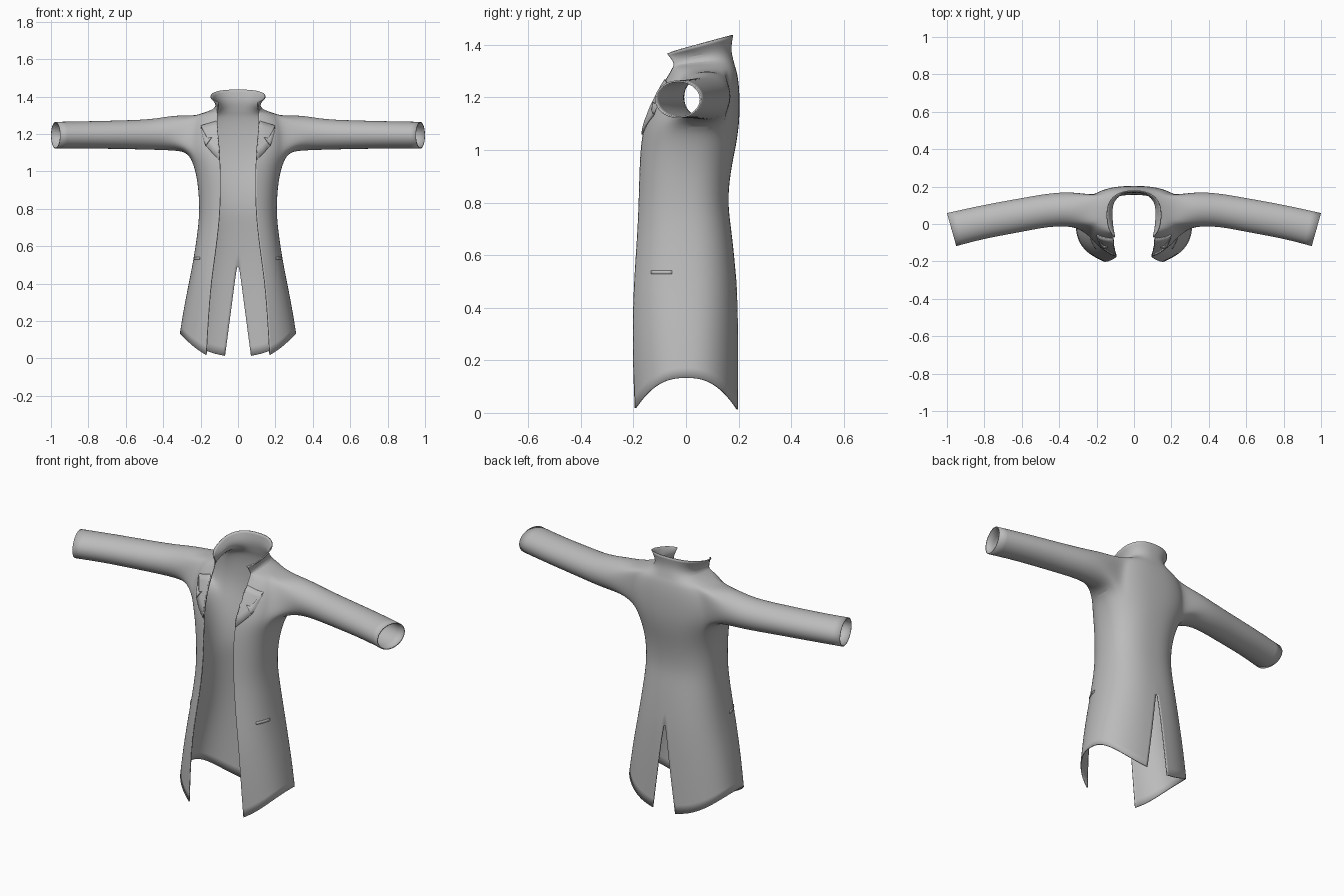
import bpy, bmesh
from math import sin, cos, acos, radians

cube = bpy.data.objects.get("Cube")
if cube:
    bpy.data.objects.remove(cube)

cloth = bpy.data.materials.new("grey_cloth")
cloth.use_nodes = True
GREY = (0.5, 0.5, 0.5, 1)
cloth.diffuse_color = GREY
cloth.node_tree.nodes["Principled BSDF"].inputs["Base Color"].default_value = GREY

# Cross-sections: height, half width, front edge x, front y, back y, side y, tilt
ROWS = [
    (0.00, .312, .170, -.195, .200, .00, 0),
    (0.20, .288, .160, -.203, .200, .00, 0),
    (0.40, .257, .145, -.202, .197, .00, 0),
    (0.54, .237, .125, -.195, .190, .00, 0),
    (0.70, .213, .105, -.184, .173, .00, 0),
    (0.80, .207, .097, -.180, .158, .00, 0),
    (0.92, .213, .094, -.177, .170, .00, 0),
    (1.02, .232, .095, -.172, .192, .02, 0),
    (1.10, .265, .100, -.158, .203, .04, 0),
    (1.17, .268, .107, -.130, .205, .06, 0),
    (1.24, .258, .110, -.095, .203, .06, 0),
    (1.295, .235, .110, -.06, .195, .06, 0),
    (1.317, .175, .112, -.05, .187, .06, 0),
    (1.33, .125, .113, -.045, .180, .06, .1),
    (1.36, .117, .110, -.050, .170, .06, .2),
    (1.40, .147, .105, -.072, .180, .05, .28),
]
POWER = 2.4
COLS = 15
SLIT_TOP = 0.54
ARM_COLS, ARM_ROWS = (4, 10), (8, 11)


def section(row, u):
    """Point on a cross-section; u runs from front edge (0) to back (1)."""
    z, w, fx, fy, by, cy, tilt = row
    slit = .07 * max(0, 1 - z / SLIT_TOP)
    t0 = acos((fx / w) ** (POWER / 2))
    t1 = acos((slit / w) ** (POWER / 2))
    t = -t0 + (t0 + t1) * u
    x = w * max(cos(t), 0) ** (2 / POWER)
    if u == 1:
        x = slit
    s = abs(sin(t)) ** (2 / POWER)
    y = cy + (by - cy) * s if t > 0 else cy + (fy - cy) * s / sin(t0) ** (2 / POWER)
    hem = .01 + .125 * (1 - min(abs(y) / .2, 1) ** 2.5)
    z += hem * max(0, 1 - z / SLIT_TOP) + tilt * (y - .05)
    return x, y, z


def row_at(z):
    """Cross-section blended at any height."""
    for a, b in zip(ROWS, ROWS[1:]):
        if a[0] <= z <= b[0]:
            f = (z - a[0]) / (b[0] - a[0])
            return [p + (q - p) * f for p, q in zip(a, b)]


def front_y(x, z):
    """Depth of the chest surface at a front-view position."""
    _, w, fx, fy, _, cy, _ = row_at(z)
    curve = lambda v: (1 - (v / w) ** POWER) ** (1 / POWER)
    return cy + (fy - cy) * curve(x) / curve(fx)


def finish(bm, name, thickness, levels):
    mesh = bpy.data.meshes.new(name)
    bm.to_mesh(mesh)
    bm.free()
    obj = bpy.data.objects.new(name, mesh)
    bpy.context.collection.objects.link(obj)
    mesh.materials.append(cloth)
    mesh.polygons.foreach_set("use_smooth", [True] * len(mesh.polygons))
    mirror = obj.modifiers.new("mirror", "MIRROR")
    mirror.use_clip = True
    if levels:
        sub = obj.modifiers.new("smooth", "SUBSURF")
        sub.levels = sub.render_levels = levels
        sub.boundary_smooth = "PRESERVE_CORNERS"
    solid = obj.modifiers.new("cloth_thickness", "SOLIDIFY")
    solid.thickness = thickness
    solid.offset = -1
    bpy.ops.object.select_all(action="DESELECT")
    bpy.context.view_layer.objects.active = obj
    obj.select_set(True)
    bpy.ops.object.shade_smooth_by_angle(angle=radians(50))
    return obj


# Coat body with stand collar, back slit and an armhole
bm = bmesh.new()
grid = [[bm.verts.new(section(r, i / COLS)) for i in range(COLS + 1)] for r in ROWS]
(c0, c1), (r0, r1) = ARM_COLS, ARM_ROWS
for j in range(len(ROWS) - 1):
    for i in range(COLS):
        if not (c0 <= i < c1 and r0 <= j < r1):
            bm.faces.new((grid[j][i], grid[j][i + 1], grid[j + 1][i + 1], grid[j + 1][i]))

# Sleeve grown from the armhole: x, y centre, y radius, z centre, z radius
SLEEVE = [
    (.33, .080, .094, 1.207, .097),
    (.45, .077, .090, 1.197, .083),
    (.60, .048, .092, 1.196, .078),
    (.80, .013, .092, 1.195, .074),
    (.975, -.03, .090, 1.193, .073),
]
loop = [grid[r0][i] for i in range(c0, c1)]
loop += [grid[j][c1] for j in range(r0, r1)]
loop += [grid[r1][i] for i in range(c1, c0, -1)]
loop += [grid[j][c0] for j in range(r1, r0, -1)]
count = len(loop)
for x, cy, ry, cz, rz in SLEEVE:
    ring = []
    slant = .28 if x > .9 else 0
    for k in range(count):
        a = radians(-90 + (k - (c1 - c0) / 2) * 360 / count)
        ring.append(bm.verts.new((x + slant * ry * cos(a), cy + ry * cos(a), cz + rz * sin(a))))
    for k in range(count):
        n = (k + 1) % count
        bm.faces.new((loop[k], loop[n], ring[n], ring[k]))
    loop = ring
bmesh.ops.delete(bm, geom=[v for v in bm.verts if not v.link_faces], context="VERTS")
finish(bm, "coat", .006, 2)

# Notched lapels laid on the chest
bm = bmesh.new()
OUTLINE = [(.10, 1.06), (.172, 1.135), (.14, 1.18), (.162, 1.175), (.2, 1.245), (.115, 1.27), (.108, 1.18)]
bm.faces.new([bm.verts.new((x, 0, z)) for x, z in OUTLINE])
bmesh.ops.triangulate(bm, faces=bm.faces[:])
bmesh.ops.subdivide_edges(bm, edges=bm.edges[:], cuts=3, use_grid_fill=True)
for v in bm.verts:
    v.co.y = front_y(v.co.x, v.co.z) - .006
bmesh.ops.recalc_face_normals(bm, faces=bm.faces[:])
if sum(f.normal.y for f in bm.faces) > 0:
    bmesh.ops.reverse_faces(bm, faces=bm.faces[:])
finish(bm, "lapels", .006, 0)

# Pocket welts on the hips
bm = bmesh.new()
strip = []
for z in (.528, .542):
    pts = [section(row_at(z), .19 + .025 * k) for k in range(7)]
    strip.append([bm.verts.new((x * 1.01, y * 1.015, z)) for x, y, _ in pts])
for k in range(6):
    bm.faces.new((strip[0][k], strip[0][k + 1], strip[1][k + 1], strip[1][k]))
finish(bm, "pocket_welts", .005, 0)
